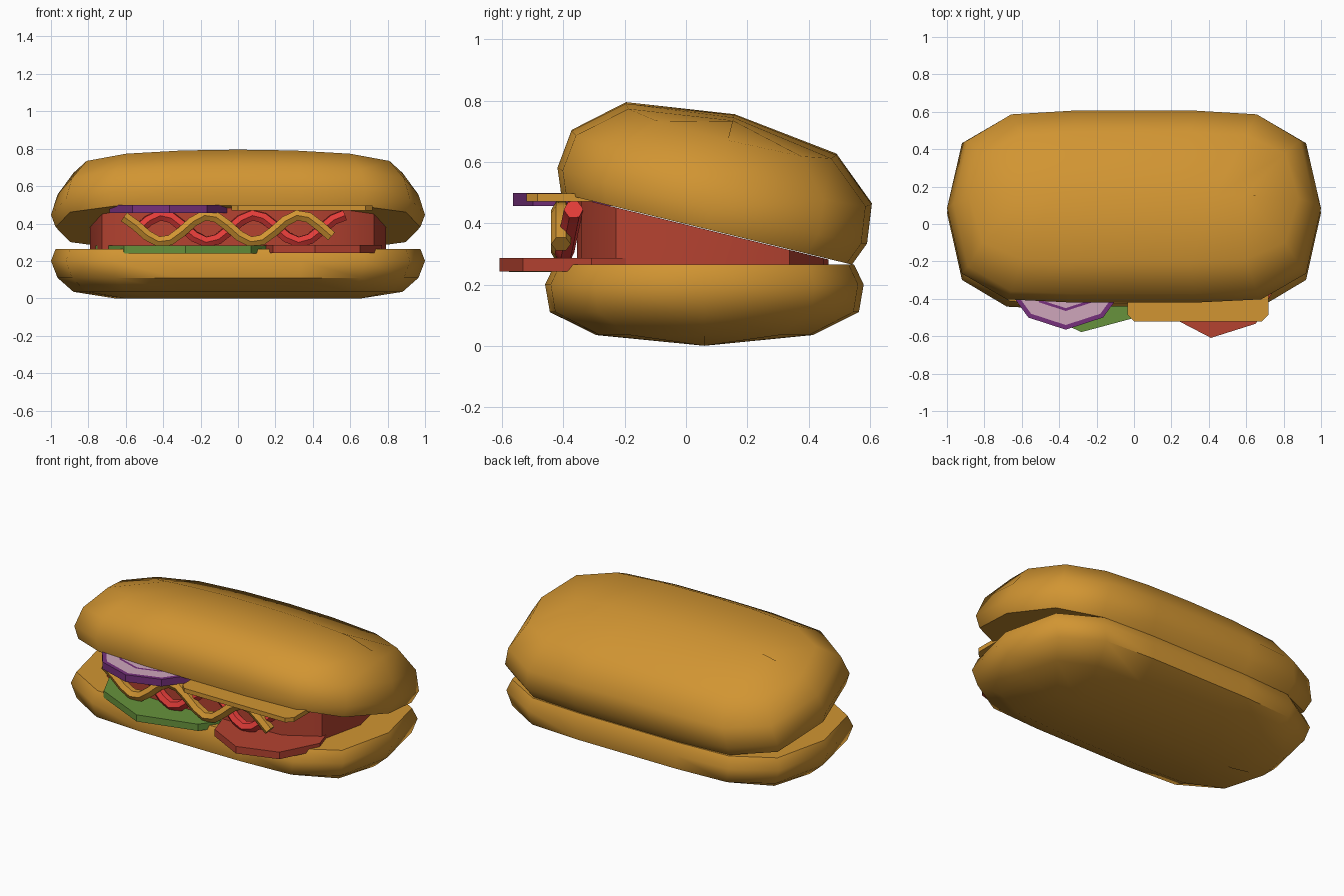
import bpy, bmesh, math
from mathutils import Matrix

if "Cube" in bpy.data.objects:
    bpy.data.objects.remove(bpy.data.objects["Cube"])


def mat(name, rgb):
    m = bpy.data.materials.new(name)
    m.diffuse_color = (*rgb, 1)
    m.use_nodes = True
    m.node_tree.nodes["Principled BSDF"].inputs["Base Color"].default_value = m.diffuse_color
    return m


BUN = mat("golden_orange", (0.64, 0.30, 0.032))
RED = mat("meat_red", (0.46, 0.055, 0.03))
GREEN = mat("leaf_green", (0.135, 0.29, 0.045))
KETCHUP = mat("bright_red", (0.76, 0.045, 0.04))
PURPLE = mat("onion_purple", (0.18, 0.03, 0.20))
PINK = mat("onion_pink", (0.62, 0.38, 0.50))

# Quarter of the plan outline (unit size), mirrored to a 16-sided rounded box
QUARTER = [(1, 0), (.92, .69), (.68, .965), (.34, 1), (0, 1)]
OUTLINE = (QUARTER + [(-x, y) for x, y in QUARTER[-2::-1]]
           + [(-x, -y) for x, y in QUARTER[1:]]
           + [(x, -y) for x, y in QUARTER[-2:0:-1]])


def finish(bm, name, mats, smooth=None, matrix=None):
    if matrix:
        bm.transform(matrix)
    bmesh.ops.remove_doubles(bm, verts=bm.verts, dist=1e-4)
    bmesh.ops.recalc_face_normals(bm, faces=bm.faces)
    me = bpy.data.meshes.new(name)
    bm.to_mesh(me)
    bm.free()
    for m in mats:
        me.materials.append(m)
    ob = bpy.data.objects.new(name, me)
    bpy.context.collection.objects.link(ob)
    if smooth:
        bpy.ops.object.select_all(action='DESELECT')
        ob.select_set(True)
        bpy.context.view_layer.objects.active = ob
        bpy.ops.object.shade_smooth_by_angle(angle=math.radians(smooth))
    return ob


def loft(bm, rings):
    """Join equal-length rings of points and cap both ends."""
    rows = [[bm.verts.new(p) for p in r] for r in rings]
    n = len(rows[0])
    for a, b in zip(rows, rows[1:]):
        for i in range(n):
            bm.faces.new((a[i], a[(i + 1) % n], b[(i + 1) % n], b[i]))
    return rows


def bun(name, levels, direction, sag, matrix):
    """Flat-cut half bun; levels are (height, x scale, y scale), closing in a ridge."""
    bm = bmesh.new()
    rings = [[(x * sx, y * sy * .52, direction * h * (1 - sag * (x * sx) ** 2))
              for x, y in OUTLINE] for h, sx, sy in levels]
    rows = loft(bm, rings)
    bm.faces.new(rows[0])
    return finish(bm, name, [BUN], 50, matrix)


# Buns: the top one is tilted open toward the front
bun("bottom_bun", [(0, .975, .94), (.065, 1, 1), (.155, .965, .97), (.23, .88, .68), (.265, .66, 0)],
    -1, 0, Matrix.Translation((0, .06, .265)))
TILT = math.atan2(.22, .9)
bun("top_bun", [(0, .975, .94), (.08, 1, 1), (.21, .965, .97), (.34, .88, .68), (.386, .64, 0)],
    1, .16, Matrix.Translation((0, .067, .381)) @ Matrix.Rotation(-TILT, 4, 'X'))

# Patty: wedge whose top follows the cut face of the top bun
bm = bmesh.new()
plan = [(x * .79, .055 + y * .41) for x, y in OUTLINE]
rows = loft(bm, [[(x, y, .262) for x, y in plan],
                 [(x, y, max(.266, .379 - (y - .067) * math.tan(TILT))) for x, y in plan]])
for r in rows:
    bm.faces.new(r)
finish(bm, "patty", [RED], 40)


def slab(name, points, z0, z1, material):
    bm = bmesh.new()
    for r in loft(bm, [[(x, y, z) for x, y in points] for z in (z0, z1)]):
        bm.faces.new(r)
    return finish(bm, name, [material])


def polygon(cx, cy, r, sides, start):
    return [(cx + r * math.cos(math.radians(start) + math.tau * i / sides),
             cy + r * math.sin(math.radians(start) + math.tau * i / sides)) for i in range(sides)]


# Slices lying on the bottom bun
slab("lettuce", polygon(-.235, -.05, .53, 9, -95), .241, .282, GREEN)
slab("tomato_slice", polygon(.44, -.28, .33, 8, -95), .243, .286, RED)

# Cheese slice with clipped corners
x0, x1, y0, y1, c = -.035, .718, -.52, .1, .035
slab("cheese_slice", [(x0 + c, y0), (x1 - c, y0), (x1, y0 + c), (x1, y1 - c), (x1 - c, y1),
                      (x0 + c, y1), (x0, y1 - c), (x0, y0 + c)], .471, .497, BUN)

# Onion slice: purple skin and one thin purple ring on a pink top
bm = bmesh.new()
radii = [(.34, .456), (.34, .499), (.315, .499), (.24, .499), (.225, .499)]
rows = loft(bm, [[(x, y, z) for x, y in polygon(-.365, -.225, r, 10, -90)] for r, z in radii])
bm.faces.new(rows[0])
bm.faces.new(rows[-1])
bm.faces.ensure_lookup_table()
for i, f in enumerate(bm.faces):
    f.material_index = 1 if 20 <= i < 30 or i == len(bm.faces) - 1 else 0
finish(bm, "onion_slice", [PURPLE, PINK])


def sauce(name, xa, xb, y, lean, sign, material):
    """Wavy tube squeezed along the front of the patty."""
    cu = bpy.data.curves.new(name, 'CURVE')
    cu.dimensions = '3D'
    cu.bevel_depth = .032
    cu.bevel_resolution = 1
    cu.use_fill_caps = True
    n = 18
    sp = cu.splines.new('POLY')
    sp.points.add(n)
    for i, p in enumerate(sp.points):
        x = xa + (xb - xa) * i / n
        w = sign * math.cos(math.tau * (x - .085) / .49)
        p.co = (x, y + lean * w, .373 + .072 * w, 1)
    cu.materials.append(material)
    ob = bpy.data.objects.new(name, cu)
    bpy.context.collection.objects.link(ob)
    bpy.ops.object.select_all(action='DESELECT')
    ob.select_set(True)
    bpy.context.view_layer.objects.active = ob
    bpy.ops.object.convert(target='MESH')
    bpy.ops.object.shade_smooth_by_angle(angle=math.radians(50))


sauce("mustard", -.61, .5, -.408, 0, -1, BUN)
sauce("ketchup", -.54, .57, -.382, .015, 1, KETCHUP)
